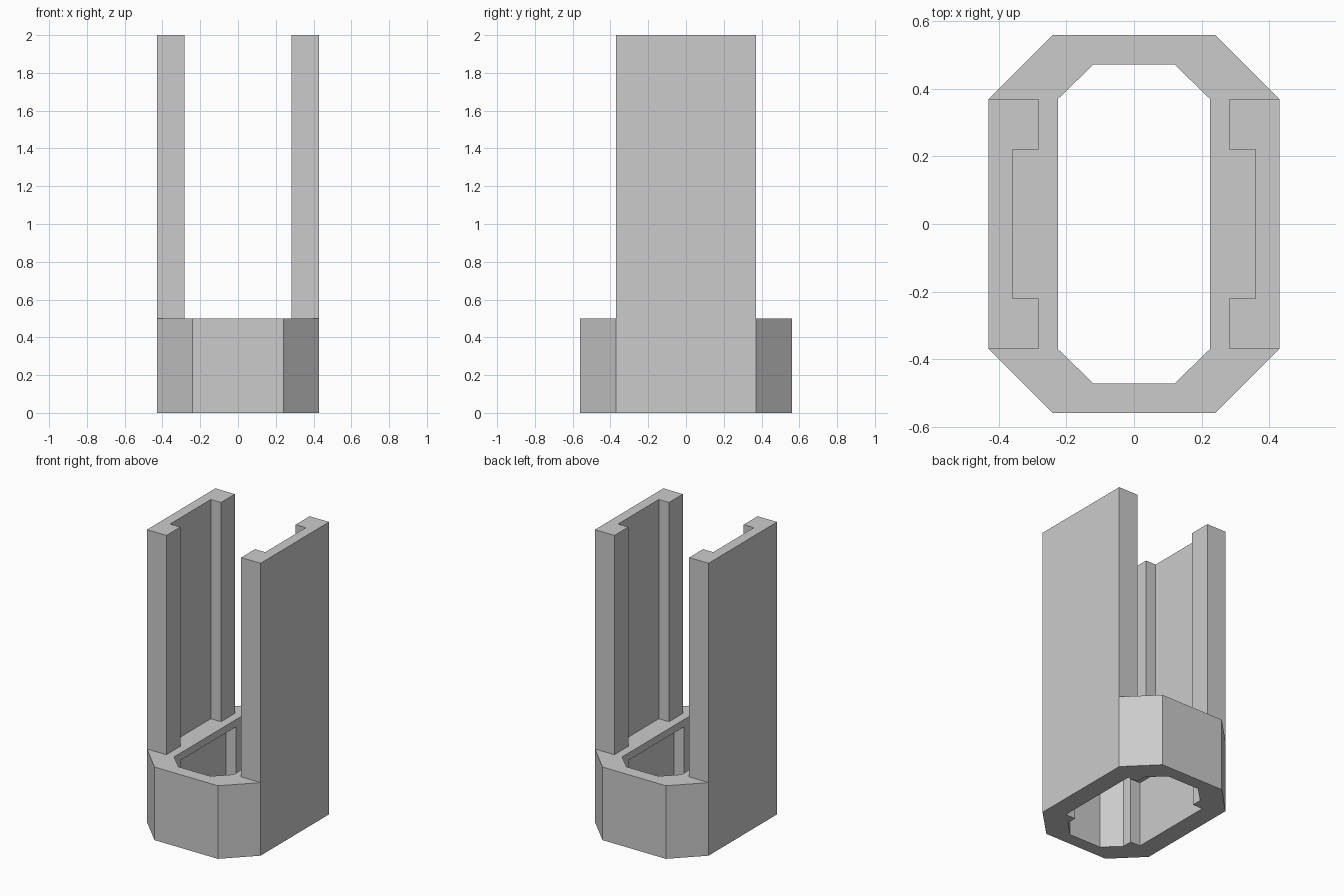
import bpy
import bmesh

if "Cube" in bpy.data.objects:
    bpy.data.objects.remove(bpy.data.objects["Cube"], do_unlink=True)

grey = bpy.data.materials.new("plain grey")
grey.use_nodes = True
GREY = (0.6, 0.6, 0.6, 1.0)
grey.diffuse_color = GREY
grey.node_tree.nodes["Principled BSDF"].inputs["Base Color"].default_value = GREY


def prism(name, outline, bottom, top):
    """Extrude a flat outline straight up between two heights."""
    bm = bmesh.new()
    face = bm.faces.new([bm.verts.new((x, y, bottom)) for x, y in outline])
    moved = bmesh.ops.extrude_face_region(bm, geom=[face])["geom"]
    verts = [v for v in moved if isinstance(v, bmesh.types.BMVert)]
    bmesh.ops.translate(bm, verts=verts, vec=(0, 0, top - bottom))
    bmesh.ops.recalc_face_normals(bm, faces=bm.faces)
    mesh = bpy.data.meshes.new(name)
    bm.to_mesh(mesh)
    bm.free()
    mesh.materials.append(grey)
    obj = bpy.data.objects.new(name, mesh)
    bpy.context.collection.objects.link(obj)
    return obj


def octagon(x, y, flat_x, flat_y):
    """Chamfered rectangle with half sizes x, y."""
    quarter = [(x, flat_y), (flat_x, y)]
    half = quarter + [(-a, b) for a, b in reversed(quarter)]
    return half + [(-a, -b) for a, b in half]


def rectangle(x, y):
    return [(x, y), (-x, y), (-x, -y), (x, -y)]


def combine(target, tool, operation):
    mod = target.modifiers.new("combine", "BOOLEAN")
    mod.object = tool
    mod.operation = operation
    mod.solver = "EXACT"
    bpy.context.view_layer.objects.active = target
    bpy.ops.object.modifier_apply(modifier=mod.name)
    bpy.data.objects.remove(tool, do_unlink=True)


# Collar: chamfered ring, with side pockets open below a thin top lip
collar = prism("collar", octagon(0.43, 0.56, 0.24, 0.37), 0, 0.5)
combine(collar, prism("bore", octagon(0.225, 0.472, 0.12, 0.37), -0.1, 0.6), "DIFFERENCE")
combine(collar, prism("pocket", rectangle(0.30, 0.30), -0.1, 0.45), "DIFFERENCE")

# Side rails: upright channels facing each other
channel = [(0.43, 0.37), (0.283, 0.37), (0.283, 0.22), (0.36, 0.22)]
channel += [(x, -y) for x, y in reversed(channel)]
for name, side in (("left_rail", 1), ("right_rail", -1)):
    prism(name, [(side * x, y) for x, y in channel], 0.5, 2)
